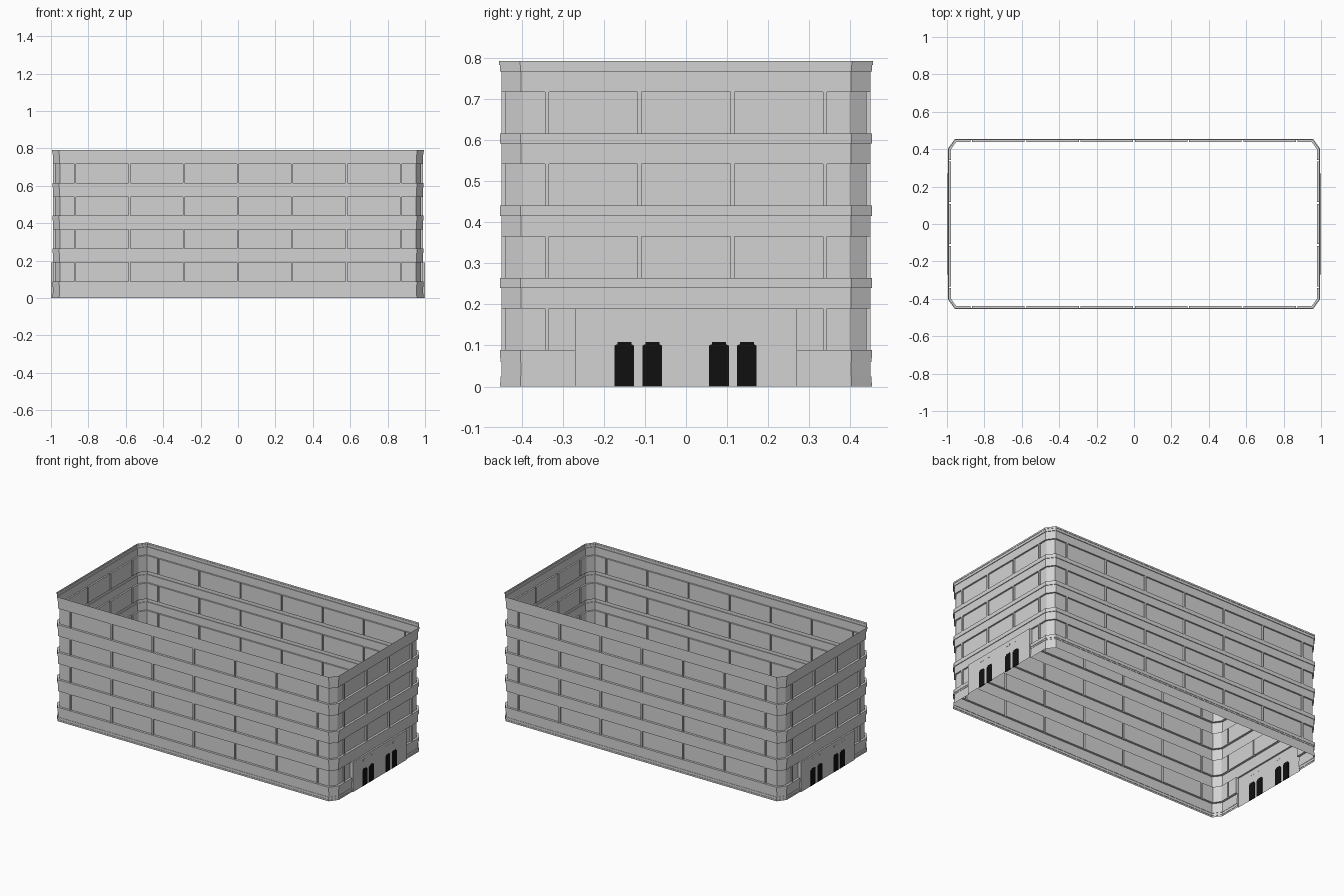
import bpy
import bmesh

cube = bpy.data.objects.get("Cube")
if cube:
    bpy.data.objects.remove(cube, do_unlink=True)


def make_material(name, value):
    mat = bpy.data.materials.new(name)
    mat.use_nodes = True
    color = (value, value, value, 1)
    mat.diffuse_color = color
    mat.node_tree.nodes["Principled BSDF"].inputs["Base Color"].default_value = color
    return mat


STONE = make_material("grey stone", 0.65)
BLACK = make_material("door black", 0.005)


def add_object(name, bm, mat):
    mesh = bpy.data.meshes.new(name)
    bm.to_mesh(mesh)
    bm.free()
    mesh.materials.append(mat)
    obj = bpy.data.objects.new(name, mesh)
    bpy.context.collection.objects.link(obj)
    return obj


# Footprint half sizes, chamfered corner starts, and inset depths
HX, HY = 0.995, 0.455
CX, CY = 0.957, 0.404
LEDGE, BAND, RECESS, ENTRY = 0.002, 0.006, 0.016, -0.004
ENTRY_Y = 0.27
PIER = 0.005

# Vertical wall section: plinth, then a recess, band and ledge on each floor
section = [(0, LEDGE), (0.01, LEDGE), (0.01, 0.004), (0.025, 0.004),
           (0.025, BAND), (0.06, BAND), (0.06, 0.004), (0.069, 0.004),
           (0.069, LEDGE), (0.089, LEDGE), (0.089, RECESS), (0.19, RECESS)]
ground_levels = len(section)
for floor in range(4):
    base = 0.19 + 0.1755 * floor
    section += [(base, BAND), (base + 0.05, BAND), (base + 0.05, LEDGE)]
    if floor < 3:
        top = base + 0.0745
        section += [(top, LEDGE), (top, RECESS), (base + 0.1755, RECESS)]
section += [(0.782, LEDGE), (0.782, 0), (0.792, 0)]


def pier_points(centers):
    """Four plan points per pier: recess, pier, pier, recess."""
    pts = []
    for c in centers:
        pts += [(c - PIER, False), (c - PIER, True), (c + PIER, True), (c + PIER, False)]
    return pts


# Plan points of one end wall and one long wall: (wall, position, is_pier, in_entry)
end_pts = [("end", p, pier, abs(p) < ENTRY_Y)
           for p, pier in pier_points([-0.338, -0.113, 0.113, 0.338])]
end_pts += [("end", s * ENTRY_Y, False, inside) for s in (-1, 1) for inside in (False, True)]
end_pts += [("end", s * CY, False, False) for s in (-1, 1)]
# sort along the wall, keeping paired edge points in outline order
first, second = end_pts[:16], end_pts[16:]
lo_out, lo_in, hi_out, hi_in, corner_a, corner_b = second
end_pts = [corner_a] + first[:4] + [lo_out, lo_in] + first[4:12] + [hi_in, hi_out] + first[12:] + [corner_b]
long_pts = [("long", CX, False, False)]
long_pts += [("long", -p, pier, False)
             for p, pier in pier_points([0.29 * i for i in range(-3, 4)])]
long_pts += [("long", -CX, False, False)]
half_outline = end_pts + long_pts


def plan_position(point, inset, ground):
    wall, pos, pier, entry = point
    if pier and inset == RECESS:
        inset = BAND
    if entry and ground:
        inset = ENTRY
    corner = CY if wall == "end" else CX
    if abs(pos) == corner:
        pos -= 0.4 * inset * (1 if pos > 0 else -1)
    return (HX - inset, pos) if wall == "end" else (pos, HY - inset)


# Wall shell, open at the top and bottom
bm = bmesh.new()
rings = []
for level, (z, inset) in enumerate(section):
    half = [plan_position(p, inset, level < ground_levels) for p in half_outline]
    ring = half + [(-x, -y) for x, y in half]
    rings.append([bm.verts.new((x, y, z)) for x, y in ring])
for low, high in zip(rings, rings[1:]):
    for i in range(len(low)):
        j = (i + 1) % len(low)
        bm.faces.new((low[i], low[j], high[j], high[i]))
bmesh.ops.remove_doubles(bm, verts=bm.verts, dist=0.00005)
bmesh.ops.dissolve_degenerate(bm, edges=bm.edges, dist=0.00005)
add_object("wall_shell", bm, STONE)


def plate(name, outline, x_in, x_out, mat):
    """Extrude a (y, z) outline along x."""
    bm = bmesh.new()
    face = bm.faces.new([bm.verts.new((x_in, y, z)) for y, z in outline])
    ext = bmesh.ops.extrude_face_region(bm, geom=[face])
    moved = [v for v in ext["geom"] if isinstance(v, bmesh.types.BMVert)]
    bmesh.ops.translate(bm, verts=moved, vec=(x_out - x_in, 0, 0))
    bmesh.ops.recalc_face_normals(bm, faces=bm.faces)
    return add_object(name, bm, mat)


# Doors with stepped heads, and a small lintel plate above each, on both ends
for side, label in ((1, "left"), (-1, "right")):
    for n, y in enumerate((-0.15, -0.082, 0.08, 0.148)):
        w, t = 0.024, 0.017
        door = [(y - w, 0), (y + w, 0), (y + w, 0.1), (y + t, 0.103), (y + t, 0.109),
                (y - t, 0.109), (y - t, 0.103), (y - w, 0.1)]
        plate(f"{label}_door_{n + 1}", door, side * 0.995, side, BLACK)
        lintel = [(y - t, 0.158), (y + t, 0.158), (y + t, 0.168), (y - t, 0.168)]
        plate(f"{label}_lintel_{n + 1}", lintel, side * 0.9985, side, STONE)
